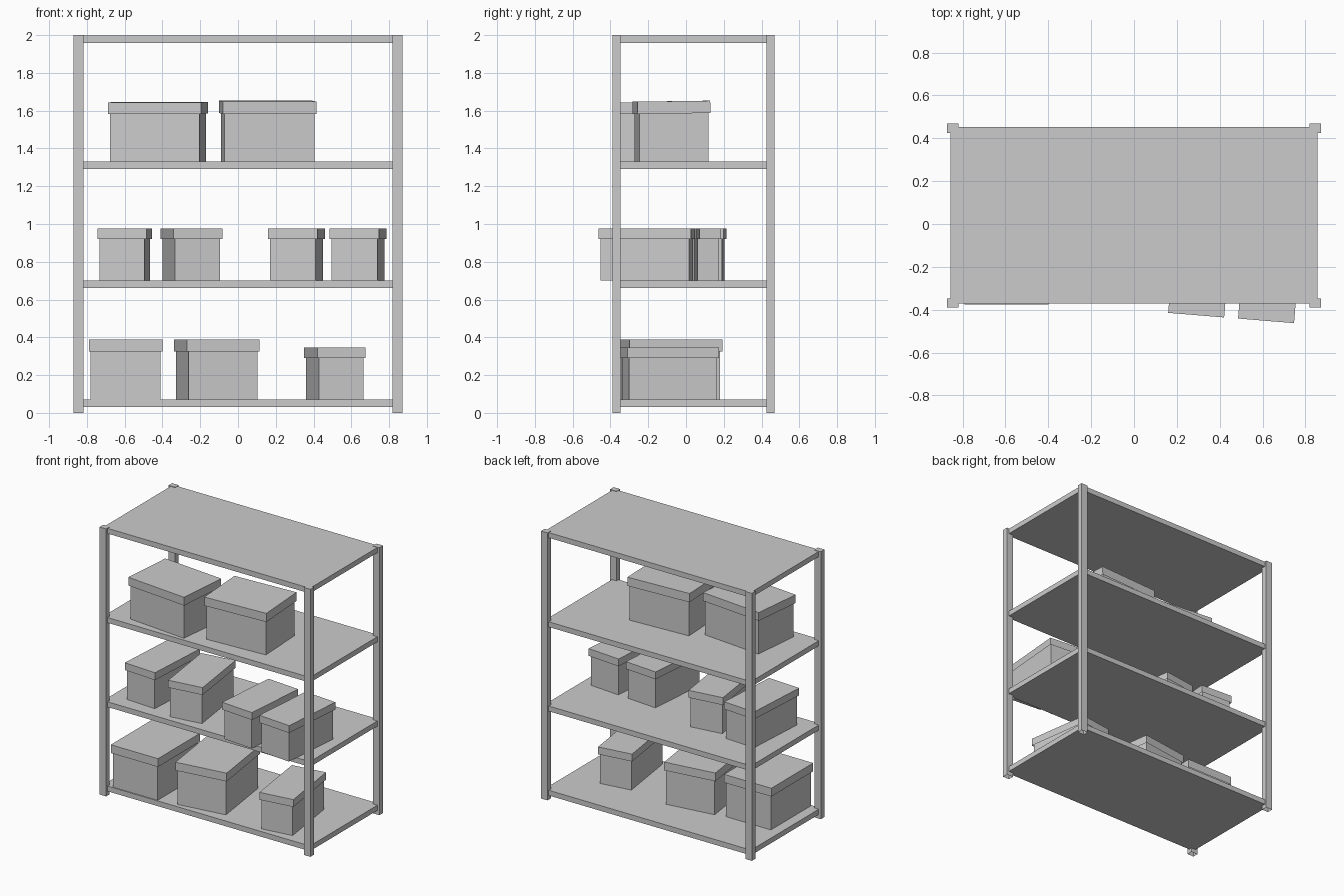
import bpy, bmesh
from math import radians
from mathutils import Matrix, Vector

if "Cube" in bpy.data.objects:
    bpy.data.objects.remove(bpy.data.objects["Cube"])


def block(name, size, center, open_side=None):
    """Axis-aligned block; open_side 'top' or 'bottom' removes that face."""
    bm = bmesh.new()
    bmesh.ops.create_cube(bm, size=1.0)
    bmesh.ops.scale(bm, vec=size, verts=bm.verts)
    if open_side:
        s = 1 if open_side == "top" else -1
        bm.normal_update()
        faces = [f for f in bm.faces if f.normal.z * s > 0.9]
        bmesh.ops.delete(bm, geom=faces, context="FACES_ONLY")
    mesh = bpy.data.meshes.new(name)
    bm.to_mesh(mesh)
    bm.free()
    obj = bpy.data.objects.new(name, mesh)
    bpy.context.collection.objects.link(obj)
    obj.location = center
    return obj


def storage_box(name, x, y, base, w, d, body_h, lid_h, angle, tilt=0.0):
    """Open carton with an overhanging lid; w and d are the lid size."""
    inset = 0.01
    top = base + body_h
    body = block(name + "_body", (w - 2 * inset, d - 2 * inset, body_h - 0.005),
                 (x, y, base + (body_h - 0.005) / 2), "top")
    lid = block(name + "_lid", (w, d, lid_h), (x, y, top - lid_h / 2), "bottom")
    body.rotation_euler = (0, 0, radians(angle))
    lid.rotation_euler = (radians(tilt), 0, radians(angle))


# Corner posts
for xn, x in (("left", -0.845), ("right", 0.845)):
    for yn, y in (("front", -0.3685), ("back", 0.4465)):
        block(f"{yn}_{xn}_post", (0.054, 0.043, 2.0), (x, y, 1.0), "bottom")

# Shelf boards
for i, top in enumerate((0.07, 0.70, 1.33, 1.997)):
    block(f"shelf_{i + 1}", (1.71, 0.825, 0.039), (0, 0.041, top - 0.0195))

# Boxes on each shelf: x, y, lid width, lid depth, height, lid height, turn, lid tilt
rows = {
    "bottom": (0.07, [
        (-0.595, -0.127, 0.39, 0.495, 0.318, 0.062, 0, 0),
        (-0.1125, -0.08, 0.389, 0.495, 0.318, 0.062, 8, 0),
        (0.5125, -0.086, 0.258, 0.49, 0.275, 0.055, 8.2, 0)]),
    "middle": (0.70, [
        (-0.60, -0.037, 0.26, 0.49, 0.275, 0.055, -3.5, 0),
        (-0.247, -0.0745, 0.262, 0.49, 0.275, 0.055, 8, 0),
        (0.31, -0.181, 0.262, 0.49, 0.275, 0.055, -4.7, 0),
        (0.636, -0.2075, 0.262, 0.49, 0.275, 0.055, -4.7, 0)]),
    "upper": (1.33, [
        (-0.4235, -0.1425, 0.497, 0.386, 0.315, 0.062, -5.5, 0.5),
        (0.157, -0.077, 0.496, 0.386, 0.32, 0.065, 3, 0.8)]),
}
for row, (base, boxes) in rows.items():
    for i, (x, y, w, d, h, lid_h, turn, tilt) in enumerate(boxes):
        storage_box(f"{row}_box_{i + 1}", x, y, base, w, d, h, lid_h, turn, tilt)
